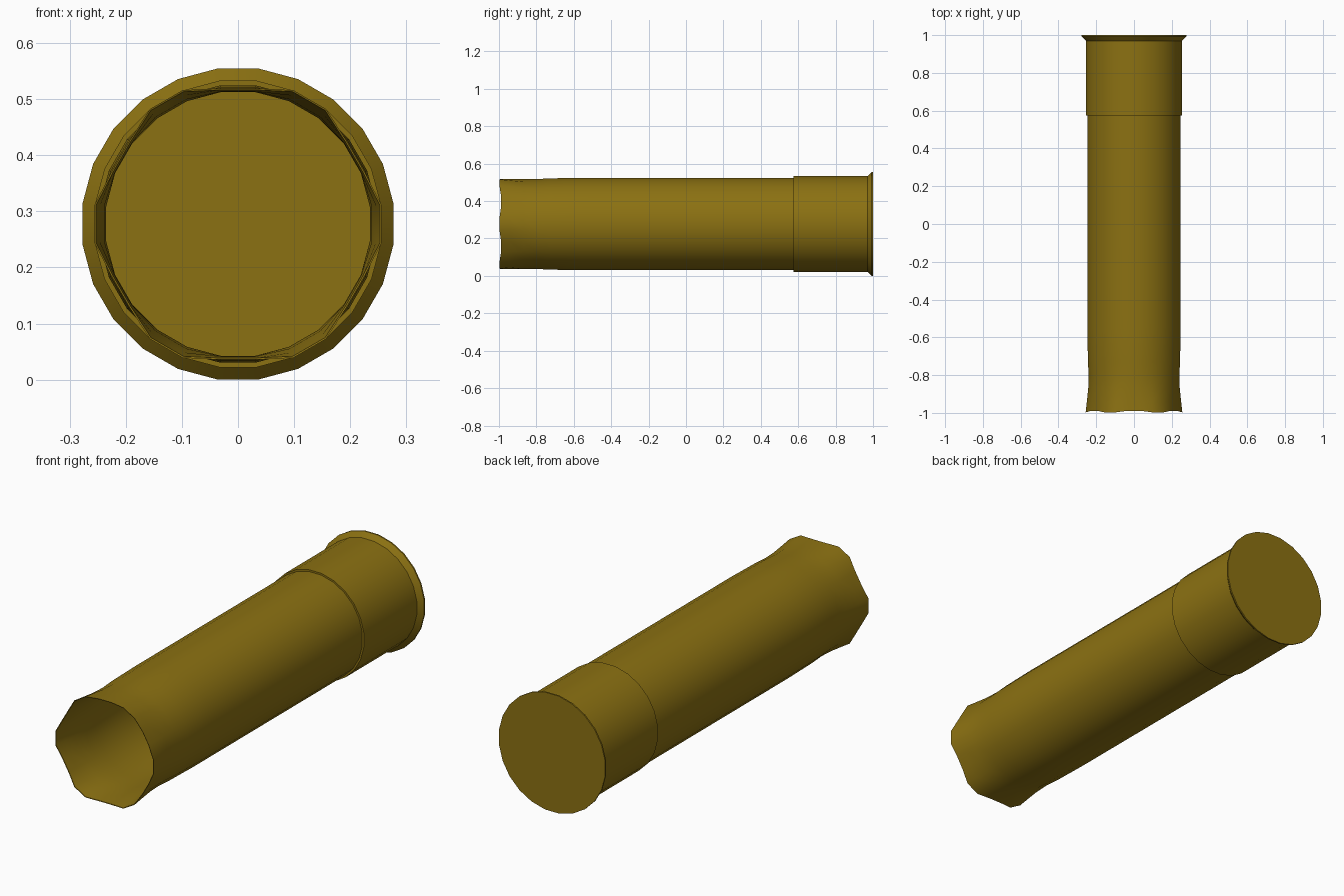
import bpy, bmesh
from math import sin, cos, radians

if "Cube" in bpy.data.objects:
    bpy.data.objects.remove(bpy.data.objects["Cube"])

SIDES = 24
AXIS_Z = 0.2775

brass = bpy.data.materials.new("old_brass")
brass.diffuse_color = (0.26, 0.165, 0.006, 1)
brass.use_nodes = True
brass.node_tree.nodes["Principled BSDF"].inputs["Base Color"].default_value = brass.diffuse_color


def lathe(name, profile, cap_start=False, cap_end=False):
    """Spin (y, radius, crimp) rings around the y axis; crimp adds six folds."""
    bm = bmesh.new()
    rings = []
    for y, r, crimp in profile:
        ring = []
        for i in range(SIDES):
            a = radians((i + 0.5) * 360 / SIDES)
            fold = crimp * cos(6 * a + radians(180))   # dents at top and every 60 degrees
            rr = r - fold
            ring.append(bm.verts.new((rr * cos(a), y + 0.6 * fold, AXIS_Z + rr * sin(a))))
        rings.append(ring)
    for a, b in zip(rings, rings[1:]):
        for i in range(SIDES):
            j = (i + 1) % SIDES
            bm.faces.new((a[i], a[j], b[j], b[i]))
    if cap_start:
        bm.faces.new(rings[0])
    if cap_end:
        bm.faces.new(rings[-1])
    bmesh.ops.recalc_face_normals(bm, faces=bm.faces)
    mesh = bpy.data.meshes.new(name)
    bm.to_mesh(mesh)
    bm.free()
    obj = bpy.data.objects.new(name, mesh)
    bpy.context.collection.objects.link(obj)
    mesh.materials.append(brass)
    bpy.ops.object.select_all(action='DESELECT')
    obj.select_set(True)
    bpy.context.view_layer.objects.active = obj
    bpy.ops.object.shade_smooth_by_angle(angle=radians(35))
    return obj


# Hull: outer wall, crimped mouth, thin inner wall and floor
lathe("tube", [
    (0.60, 0.249, 0), (-0.55, 0.249, 0), (-0.73, 0.246, 0), (-0.80, 0.242, 0),
    (-0.87, 0.243, 0.002), (-0.94, 0.247, 0.007), (-0.993, 0.251, 0.010),
    (-0.992, 0.248, 0.010), (-0.94, 0.243, 0.007), (-0.87, 0.239, 0.002),
    (-0.80, 0.237, 0), (-0.73, 0.241, 0), (-0.55, 0.244, 0), (0.57, 0.244, 0),
], cap_end=True)

# Base cup: step over the tube, straight wall, flared rim and flat back
lathe("base_cup", [
    (0.575, 0.249, 0), (0.575, 0.2575, 0), (0.97, 0.2575, 0),
    (0.993, 0.2795, 0), (1.0, 0.2795, 0),
], cap_end=True)
